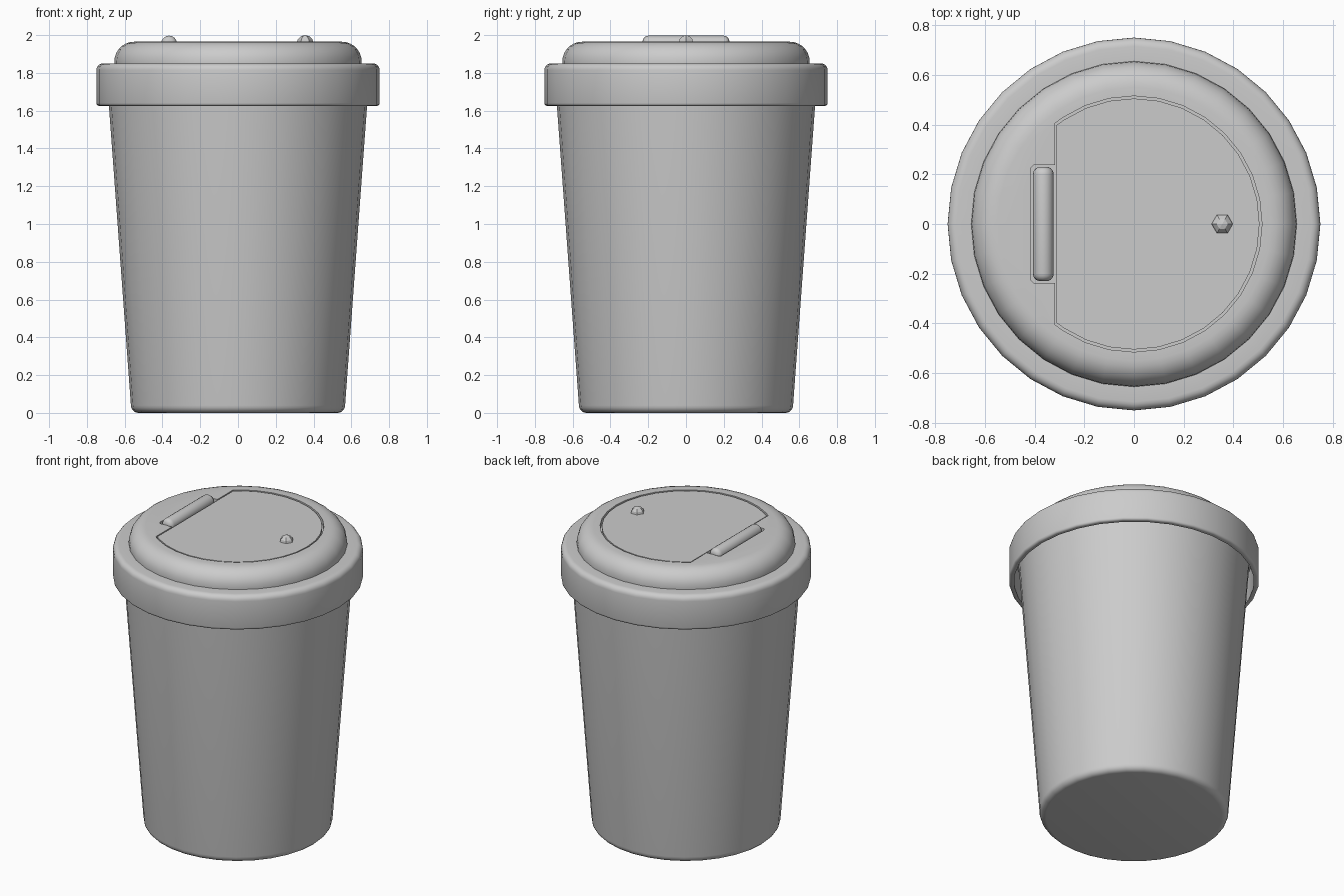
import bpy, bmesh, math

if "Cube" in bpy.data.objects:
    bpy.data.objects.remove(bpy.data.objects["Cube"])

SIDES = 32


def finish(name, bm, angle=35):
    bmesh.ops.recalc_face_normals(bm, faces=bm.faces)
    me = bpy.data.meshes.new(name)
    bm.to_mesh(me)
    bm.free()
    ob = bpy.data.objects.new(name, me)
    bpy.context.collection.objects.link(ob)
    if angle:
        smooth(ob, angle)
    return ob


def smooth(ob, angle):
    bpy.ops.object.select_all(action='DESELECT')
    ob.select_set(True)
    bpy.context.view_layer.objects.active = ob
    bpy.ops.object.shade_smooth_by_angle(angle=math.radians(angle))


def arc(cx, cz, r, a0, a1, n):
    return [(cx + r * math.cos(math.radians(a0 + (a1 - a0) * i / n)),
             cz + r * math.sin(math.radians(a0 + (a1 - a0) * i / n))) for i in range(n + 1)]


def lathe(name, profile, angle=35):
    """Spin an (r, z) profile around z; both ends are capped with one flat face."""
    bm = bmesh.new()
    rings = []
    for r, z in profile:
        rings.append([bm.verts.new((r * math.cos(math.tau * i / SIDES),
                                    r * math.sin(math.tau * i / SIDES), z)) for i in range(SIDES)])
    for a, b in zip(rings, rings[1:]):
        for i in range(SIDES):
            j = (i + 1) % SIDES
            bm.faces.new((a[i], a[j], b[j], b[i]))
    bm.faces.new(rings[0])
    bm.faces.new(rings[-1])
    return finish(name, bm, angle)


def prism(name, pts, z0, z1, angle=35):
    bm = bmesh.new()
    face = bm.faces.new([bm.verts.new((x, y, z0)) for x, y in pts])
    ext = bmesh.ops.extrude_face_region(bm, geom=[face])
    bmesh.ops.translate(bm, vec=(0, 0, z1 - z0),
                        verts=[v for v in ext['geom'] if isinstance(v, bmesh.types.BMVert)])
    return finish(name, bm, angle)


def flap_outline(r, x):
    """Disc of radius r cut off by a straight chord at x."""
    y = math.sqrt(r * r - x * x)
    pts = [(r * math.cos(math.tau * i / SIDES), r * math.sin(math.tau * i / SIDES))
           for i in range(-11, 12)]
    return [(x, -y)] + pts + [(x, y)]


# Tapered hollow cup
lathe("cup_body", arc(0.527, 0.04, 0.04, -90, 0, 5) + [
    (0.683, 1.62), (0.697, 1.80), (0.667, 1.80), (0.535, 0.04)])

# Lid: inner ceiling, skirt, shoulder and rounded dome
lid = lathe("lid", [(0.60, 1.90), (0.62, 1.82), (0.72, 1.81), (0.72, 1.625)]
            + arc(0.735, 1.64, 0.015, -90, 0, 3)
            + arc(0.715, 1.815, 0.035, 0, 90, 5)
            + [(0.655, 1.85)]
            + arc(0.55, 1.86, 0.105, 0, 90, 7))

# Recess for flap, with a notch for the hinge
recess = flap_outline(0.515, -0.318)
recess += [(-0.318, 0.237), (-0.403, 0.237), (-0.415, 0.225),
           (-0.415, -0.225), (-0.403, -0.237), (-0.318, -0.237)]
cutter = prism("recess_cutter", recess, 1.93, 2.05, 0)
cutter.hide_render = True
mod = lid.modifiers.new("recess", 'BOOLEAN')
mod.operation = 'DIFFERENCE'
mod.solver = 'EXACT'
mod.object = cutter
bpy.context.view_layer.objects.active = lid
bpy.ops.object.modifier_apply(modifier=mod.name)
bpy.data.objects.remove(cutter)
smooth(lid, 35)

# Flap filling the recess
prism("flap", flap_outline(0.505, -0.312), 1.925, 1.963)

# Hinge barrel with rounded ends
bm = bmesh.new()
bmesh.ops.create_cone(bm, cap_ends=True, segments=16, radius1=0.042, radius2=0.042, depth=0.46)
rims = [e for e in bm.edges if abs(e.verts[0].co.z - e.verts[1].co.z) < 1e-5]
bmesh.ops.bevel(bm, geom=rims, offset=0.03, segments=4, profile=0.5, affect='EDGES')
hinge = finish("hinge_barrel", bm, 40)
hinge.rotation_euler = (math.pi / 2, 0, 0)
hinge.location = (-0.365, 0, 1.955)

# Small faceted knob on the flap
bm = bmesh.new()
bmesh.ops.create_uvsphere(bm, u_segments=6, v_segments=6, radius=0.045)
knob = finish("flap_knob", bm, 0)
knob.rotation_euler = (0, 0, math.radians(30))
knob.location = (0.355, 0, 1.955)
